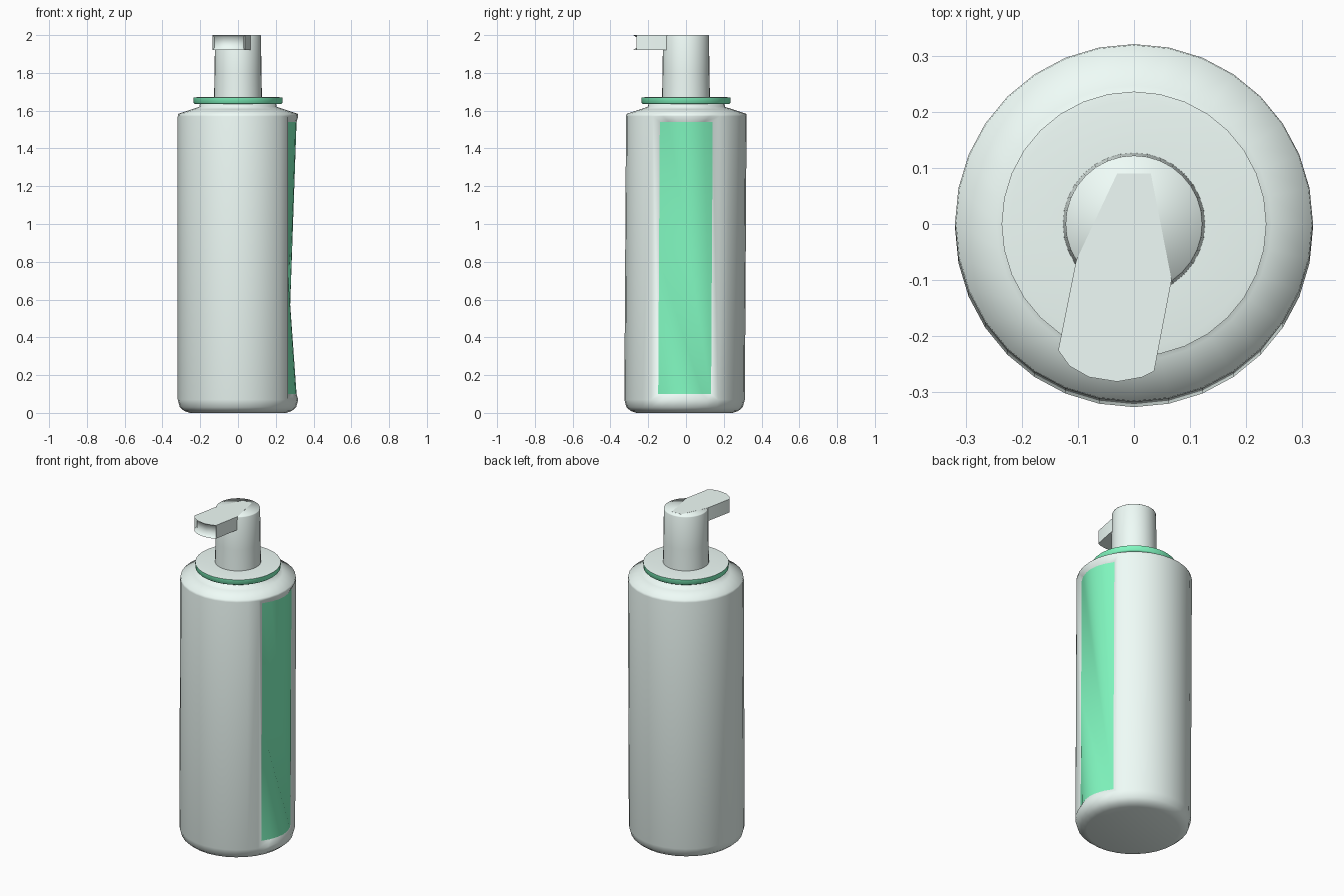
import bpy, bmesh, math
from mathutils import Vector

if "Cube" in bpy.data.objects:
    bpy.data.objects.remove(bpy.data.objects["Cube"])


def material(name, color):
    m = bpy.data.materials.new(name)
    m.diffuse_color = color
    m.use_nodes = True
    m.node_tree.nodes["Principled BSDF"].inputs["Base Color"].default_value = m.diffuse_color
    return m


GREEN = material("green", (0.22, 0.94, 0.53, 1))
PALE = material("pale_mint", (0.87, 0.98, 0.94, 1))


def finish(name, bm, mats=(PALE,), angle=80, recalc=True):
    if recalc:
        bmesh.ops.recalc_face_normals(bm, faces=bm.faces)
    me = bpy.data.meshes.new(name)
    bm.to_mesh(me)
    bm.free()
    ob = bpy.data.objects.new(name, me)
    bpy.context.collection.objects.link(ob)
    for m in mats:
        me.materials.append(m)
    bpy.ops.object.select_all(action='DESELECT')
    ob.select_set(True)
    bpy.context.view_layer.objects.active = ob
    bpy.ops.object.shade_smooth_by_angle(angle=math.radians(angle))
    return ob


def lathe(profile, n=32, skip=lambda row, col: False):
    """Rings of n vertices from (radius, z) pairs, capped at both ends."""
    bm = bmesh.new()
    rings = [[bm.verts.new((r * math.cos(2 * math.pi * j / n),
                            r * math.sin(2 * math.pi * j / n), z))
              for j in range(n)] for r, z in profile]
    for i in range(len(rings) - 1):
        for j in range(n):
            if not skip(i, j):
                k = (j + 1) % n
                bm.faces.new((rings[i][j], rings[i][k], rings[i + 1][k], rings[i + 1][j]))
    bm.faces.new(rings[0][::-1])
    bm.faces.new(rings[-1])
    return bm, rings


def lean(bm):
    # the bottle leans back very slightly
    for v in bm.verts:
        v.co.y += 0.006 * (v.co.z - 1.3)


# inner corner points of the recessed label window on the +x side
COLS = range(-3, 4)


def arc(z):
    return [Vector((0.31 - 0.05 * (k / 3) ** 2, 0.14 * k / 3, z)) for k in COLS]


LOW, HIGH = arc(0.10), arc(1.54)
MID = Vector((0.26, -0.14, 0.80))

# bottle body with a window left open for the label
body_profile = [(0.255, 0.0), (0.285, 0.01), (0.308, 0.03), (0.319, 0.07),
                (0.319, 1.57), (0.317, 1.583), (0.245, 1.607), (0.205, 1.62),
                (0.20, 1.645)]
bm, rings = lathe(body_profile, 32, lambda i, j: i == 3 and (j < 3 or j >= 29))
lo = [bm.verts.new(p) for p in LOW]
hi = [bm.verts.new(p) for p in HIGH]
mid = bm.verts.new(MID)
out_lo = [rings[3][k] for k in COLS]
out_hi = [rings[4][k] for k in COLS]
for k in range(6):
    bm.faces.new((out_lo[k], out_lo[k + 1], lo[k + 1], lo[k]))
    bm.faces.new((out_hi[k + 1], out_hi[k], hi[k], hi[k + 1]))
bm.faces.new((out_lo[6], out_hi[6], hi[6], lo[6]))
bm.faces.new((out_lo[0], lo[0], mid, hi[0], out_hi[0]))
lean(bm)
finish("bottle_body", bm)

# folded label panel, flat shaded in one tone
bm = bmesh.new()
lo = [bm.verts.new(p) for p in LOW]
hi = [bm.verts.new(p) for p in HIGH]
mid = bm.verts.new(MID)
for k in range(6):
    bm.faces.new((lo[6], hi[k + 1], hi[k]))
    bm.faces.new((mid, lo[k], lo[k + 1]))
bm.faces.new((hi[0], mid, lo[6]))
lean(bm)
finish("label_panel", bm, [GREEN], recalc=False)

# collar: green rim with a pale top
bm, _ = lathe([(0.19, 1.636), (0.230, 1.636), (0.235, 1.641), (0.236, 1.669),
               (0.22, 1.671), (0.12, 1.673)])
for f in bm.faces:
    f.material_index = 1 if f.calc_center_median().z > 1.6695 else 0
finish("collar", bm, [GREEN, PALE], angle=60)

# pump stem
bm, _ = lathe([(0.127, 1.66), (0.124, 1.80), (0.122, 1.995), (0.120, 2.0)])
finish("pump_stem", bm)

# spout: rounded-tip outline, turned a little to the left
outline = [(0.03, 0.09), (-0.03, 0.09), (-0.103, -0.065), (-0.135, -0.225),
           (-0.115, -0.253), (-0.08, -0.273), (-0.03, -0.281), (0.015, -0.273),
           (0.036, -0.262), (0.067, -0.10)]
bm = bmesh.new()
bot = [bm.verts.new((x, y, 1.92)) for x, y in outline]
top = [bm.verts.new((x, y, 2.0005)) for x, y in outline]
bm.faces.new(top)
bm.faces.new(bot[::-1])
tip = []
for i in range(len(outline)):
    j = (i + 1) % len(outline)
    f = bm.faces.new((bot[i], bot[j], top[j], top[i]))
    if 3 <= i <= 7:
        tip.append(f)
bmesh.ops.recalc_face_normals(bm, faces=bm.faces)
# hollow mouth
bmesh.ops.inset_region(bm, faces=tip, thickness=0.012, use_even_offset=True)
for v in {v for f in tip for v in f.verts}:
    v.co += Vector((0.003, 0.018, 0))
finish("spout", bm, angle=60)
